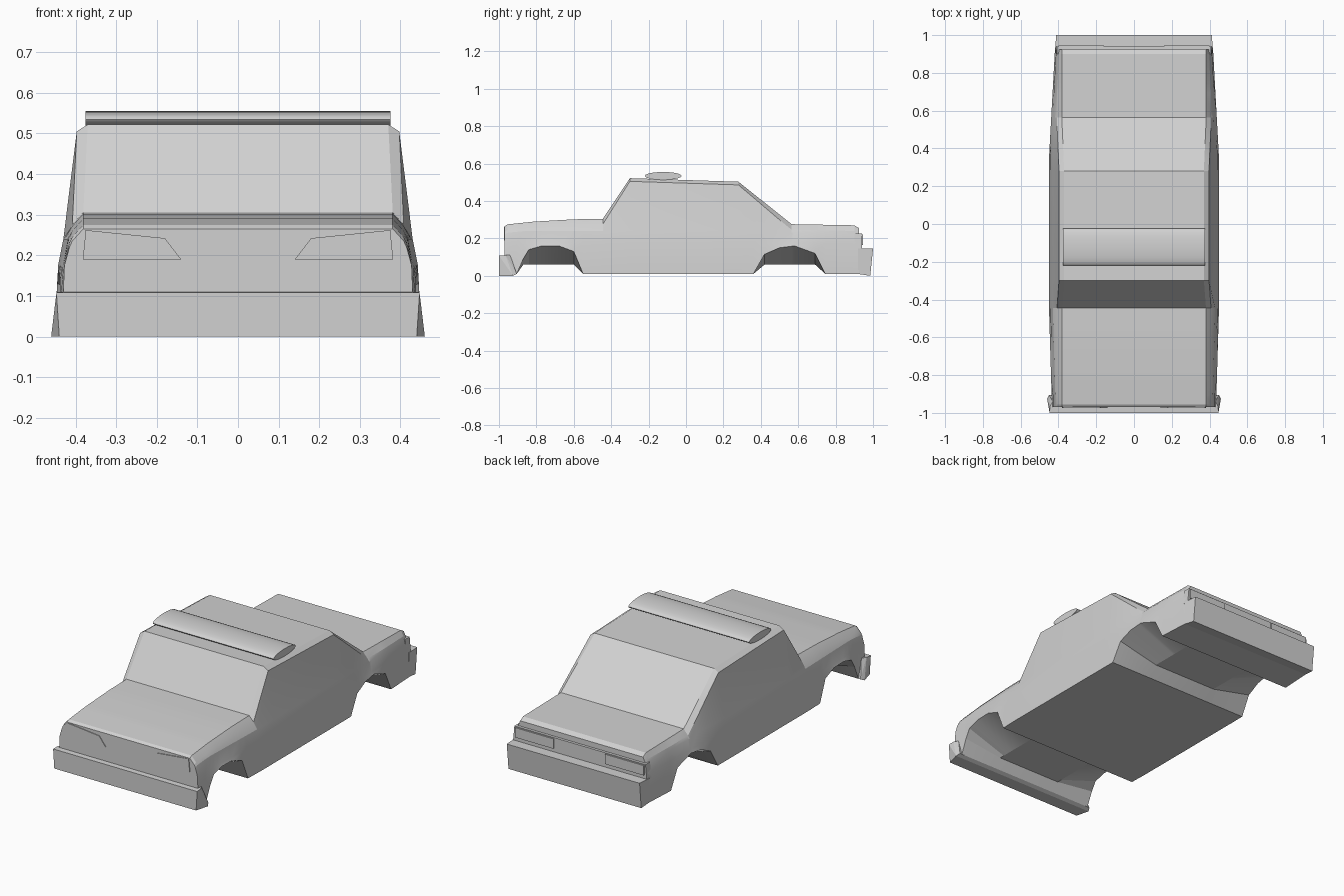
import bpy, bmesh, math

cube = bpy.data.objects.get("Cube")
if cube:
    bpy.data.objects.remove(cube, do_unlink=True)

# One flat grey for the whole car
grey = bpy.data.materials.new("body_grey")
grey.use_nodes = True
grey.diffuse_color = (0.64, 0.64, 0.64, 1)
grey.node_tree.nodes["Principled BSDF"].inputs["Base Color"].default_value = grey.diffuse_color


def add_object(name, bm, smooth=None):
    bmesh.ops.recalc_face_normals(bm, faces=bm.faces)
    mesh = bpy.data.meshes.new(name)
    bm.to_mesh(mesh)
    bm.free()
    mesh.materials.append(grey)
    obj = bpy.data.objects.new(name, mesh)
    bpy.context.collection.objects.link(obj)
    if smooth:
        bpy.ops.object.select_all(action='DESELECT')
        bpy.context.view_layer.objects.active = obj
        obj.select_set(True)
        bpy.ops.object.shade_smooth_by_angle(angle=math.radians(smooth))
    return obj


def loft(name, rings, smooth=None):
    """Skin closed rings and cap both ends."""
    bm = bmesh.new()
    loops = [[bm.verts.new(p) for p in ring] for ring in rings]
    for a, b in zip(loops, loops[1:]):
        for i in range(len(a)):
            j = (i + 1) % len(a)
            bm.faces.new((a[i], a[j], b[j], b[i]))
    bm.faces.new(loops[0])
    bm.faces.new(loops[-1])
    return add_object(name, bm, smooth)


def hull(name, half):
    """Convex block mirrored across x = 0."""
    bm = bmesh.new()
    for x, y, z in half:
        bm.verts.new((x, y, z))
        bm.verts.new((-x, y, z))
    bmesh.ops.convex_hull(bm, input=bm.verts)
    bmesh.ops.dissolve_limit(bm, angle_limit=0.02, verts=bm.verts, edges=bm.edges)
    return add_object(name, bm)


def plate(name, outline, y, thick, side):
    loft(name, [[(side * x, y + d, z) for x, z in outline] for d in (0, thick)])


def sample(curve, y):
    for (a, u), (b, v) in zip(curve, curve[1:]):
        if y <= b:
            return u + (v - u) * max(0, y - a) / (b - a)
    return curve[-1][1]


# Roofline, lower edge with wheel arches, and side taper along the car
roofline = [(-.97, .265), (-.955, .275), (-.81, .29), (-.6, .302), (-.445, .305), (-.3, .522),
            (.28, .503), (.565, .276), (.9, .27), (.925, .255)]
sill = [(-.97, .01), (-.905, .01), (-.87, .09), (-.84, .14), (-.77, .16), (-.68, .16), (-.6, .13),
        (-.55, .01), (.36, .01), (.42, .115), (.5, .15), (.58, .16), (.69, .12), (.745, .01), (.925, .01)]
taper = [(-.97, .965), (-.45, 1), (.35, 1), (.925, .93)]


def body_ring(y):
    top, low, s = sample(roofline, y), sample(sill, y), sample(taper, y)
    cabin = min(1, max(0, (top - .305) / .19))
    drop = .03 - .013 * cabin
    upper = top - drop
    shoulder = .408 - .011 * cabin
    half = [(.2, min(low, .06)), (.45 * s, low), (.443 * s, max(.175, low + .01)),
            (.43 * s, min(.24, top - .045)), (min(shoulder, .425 * s), upper),
            (shoulder - .027, top)]
    return [(x, y, z) for x, z in half] + [(-x, y, z) for x, z in reversed(half)]


stations = sorted({y for y, _ in roofline + sill})
loft("car_body", [body_ring(y) for y in stations], smooth=15)

# Front bumper with flared ends
hull("front_bumper", [(.44, -1, 0), (.447, -1, .108), (.445, -.965, .11),
                      (.46, -.925, 0), (.45, -.905, .01), (.43, -.94, .11)])

# Rear bumper and the stepped tail panel
hull("rear_bumper", [(.418, .92, .01), (.412, .985, 0), (.412, 1, .145), (.418, .92, .145)])
hull("tail_panel", [(x, y, z) for x, z in ((.415, .14), (.407, .225)) for y in (.9, .94)])

# Headlamp and tail lamp plates on both sides
for label, side in (("left", 1), ("right", -1)):
    plate(label + "_headlamp", [(.375, .262), (.382, .19), (.14, .19), (.18, .242)], -.974, .008, side)
    plate(label + "_tail_lamp", [(.16, .165), (.4, .165), (.4, .22), (.16, .22)], .938, .008, side)

# Lens-shaped light bar across the roof
bar = []
for x in (-.375, .375):
    bar.append([(x, -.122 + .098 * math.cos(t), .534 + .021 * math.sin(t))
                for t in (i * math.tau / 20 for i in range(20))])
loft("roof_light_bar", bar, smooth=40)
